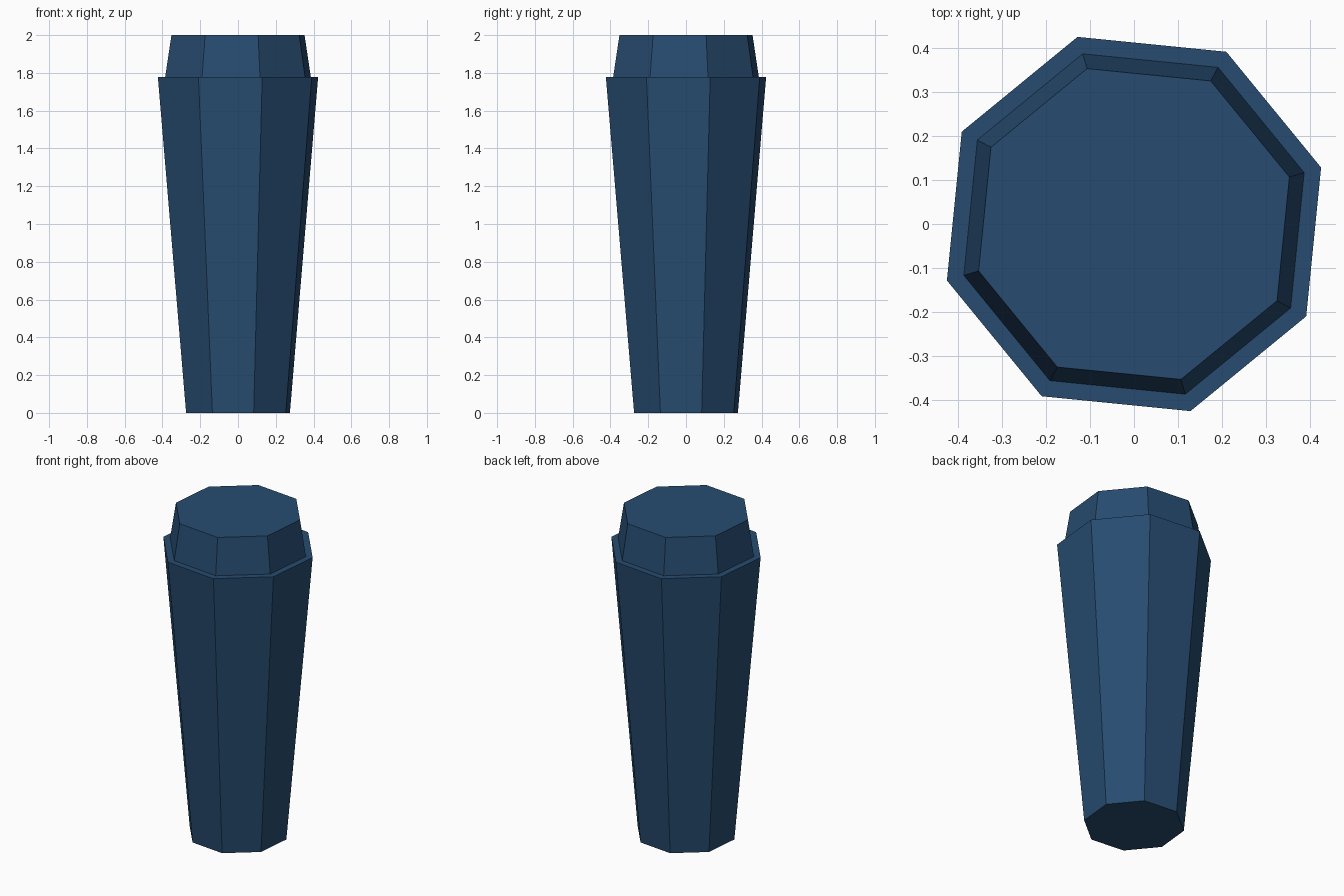
import bpy, bmesh, math

if "Cube" in bpy.data.objects:
    bpy.data.objects.remove(bpy.data.objects["Cube"])

SIDES = 8
TURN = math.radians(16.8)

# One dark blue for the whole model
blue = bpy.data.materials.new("dark_blue")
blue.diffuse_color = (0.020, 0.071, 0.162, 1)
blue.use_nodes = True
blue.node_tree.nodes["Principled BSDF"].inputs["Base Color"].default_value = blue.diffuse_color


def frustum(name, r_low, r_high, z_low, z_high):
    """Tapered octagonal prism with flat end caps."""
    bm = bmesh.new()
    rings = []
    for r, z in ((r_low, z_low), (r_high, z_high)):
        rings.append([bm.verts.new((r * math.cos(TURN + math.tau * i / SIDES),
                                    r * math.sin(TURN + math.tau * i / SIDES), z))
                      for i in range(SIDES)])
    low, high = rings
    bm.faces.new(low[::-1])
    bm.faces.new(high)
    for i in range(SIDES):
        j = (i + 1) % SIDES
        bm.faces.new((low[i], low[j], high[j], high[i]))
    mesh = bpy.data.meshes.new(name)
    bm.to_mesh(mesh)
    bm.free()
    mesh.materials.append(blue)
    obj = bpy.data.objects.new(name, mesh)
    bpy.context.collection.objects.link(obj)
    return obj


# Body flares upward, cap tapers inward above the ledge
frustum("body", 0.287, 0.443, 0.0, 1.777)
frustum("cap", 0.403, 0.368, 1.777, 2.0)
